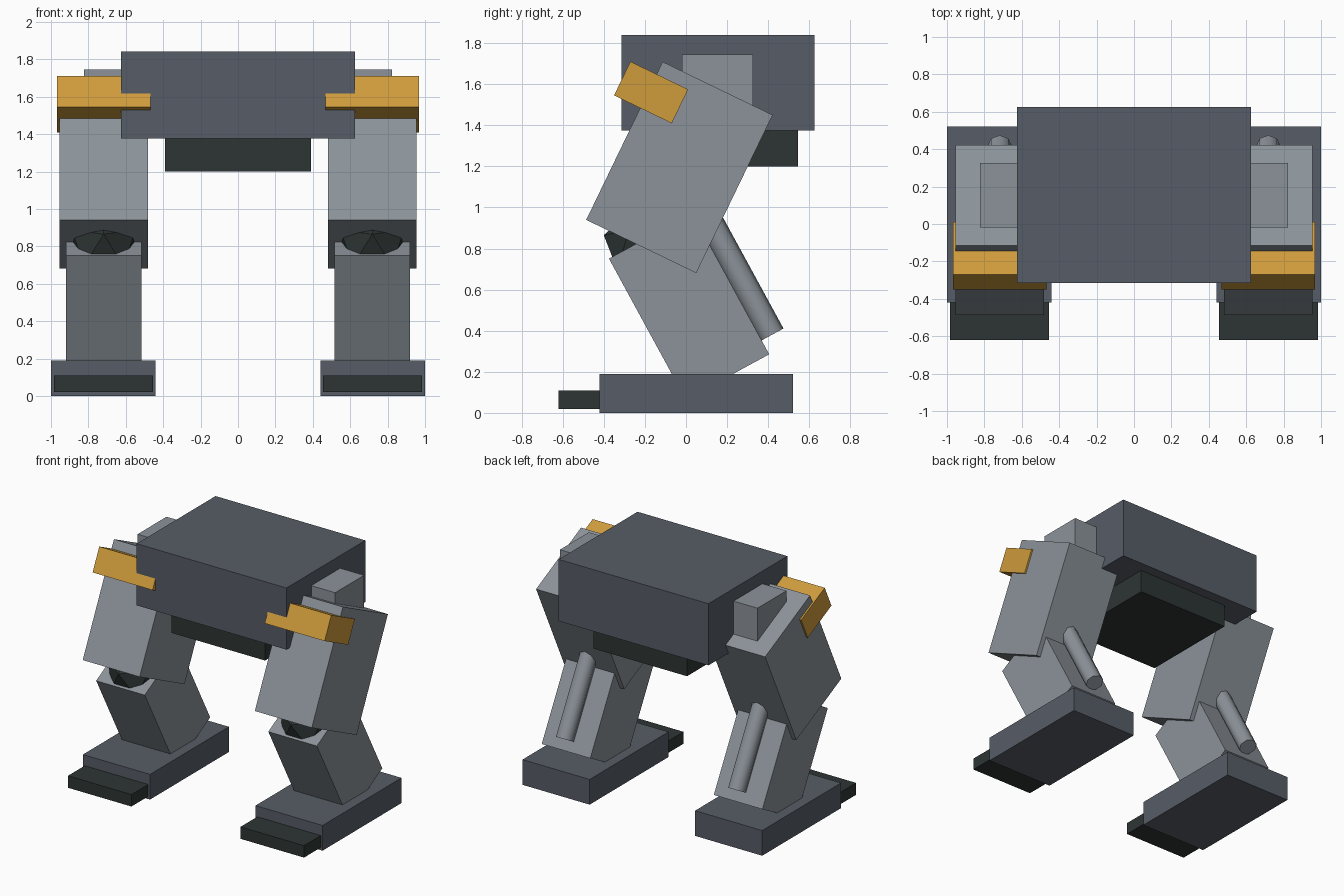
import bpy, bmesh, math
from mathutils import Matrix

if "Cube" in bpy.data.objects:
    bpy.data.objects.remove(bpy.data.objects["Cube"], do_unlink=True)


def material(name, rgb):
    mat = bpy.data.materials.new(name)
    mat.use_nodes = True
    color = (*rgb, 1.0)
    mat.diffuse_color = color
    mat.node_tree.nodes["Principled BSDF"].inputs["Base Color"].default_value = color
    return mat


slate = material("slate", (0.095, 0.11, 0.135))
grey = material("light_grey", (0.26, 0.29, 0.32))
dark = material("dark_green_grey", (0.026, 0.036, 0.034))
gold = material("gold", (0.62, 0.33, 0.045))


def add_object(name, bm, mat, center, tilt=0.0):
    """Place a mesh at center, tilted in degrees about the x axis."""
    mesh = bpy.data.meshes.new(name)
    bm.to_mesh(mesh)
    bm.free()
    mesh.materials.append(mat)
    obj = bpy.data.objects.new(name, mesh)
    obj.location = center
    obj.rotation_euler.x = math.radians(tilt)
    bpy.context.collection.objects.link(obj)
    return obj


def box(name, mat, center, size, tilt=0.0):
    bm = bmesh.new()
    bmesh.ops.create_cube(bm, size=1, matrix=Matrix.Diagonal((*size, 1)))
    return add_object(name, bm, mat, center, tilt)


def knee_ball(name, center):
    bm = bmesh.new()
    bmesh.ops.create_icosphere(bm, subdivisions=1, radius=0.2,
                               matrix=Matrix.Rotation(math.pi / 2, 4, "Z"))
    return add_object(name, bm, dark, center, 74)


def piston(name, center, radius, length, tilt):
    bm = bmesh.new()
    bmesh.ops.create_cone(bm, cap_ends=True, segments=8, radius1=radius,
                          radius2=radius, depth=length)
    # Smooth round the barrel, crisp at the flat ends
    for face in bm.faces:
        face.smooth = len(face.verts) == 4
    for edge in bm.edges:
        edge.smooth = all(f.smooth for f in edge.link_faces)
    return add_object(name, bm, grey, center, tilt)


# Body and underslung block
box("body", slate, (0, 0.155, 1.608), (1.25, 0.94, 0.465))
box("belly", dark, (0, 0.155, 1.30), (0.78, 0.78, 0.20))

# Two identical legs
for side, s in (("left", 1), ("right", -1)):
    x = 0.718 * s
    box(side + "_hip", grey, (0.652 * s, 0.153, 1.573), (0.345, 0.345, 0.345))
    box(side + "_thigh", grey, (x, -0.032, 1.195), (0.475, 0.595, 0.855), -25.8)
    box(side + "_thigh_band", gold, (x, -0.17, 1.56), (0.50, 0.312, 0.183), -25.8)
    knee_ball(side + "_knee", (x, -0.208, 0.81))
    box(side + "_shin", grey, (x, 0.015, 0.518), (0.405, 0.462, 0.782), 28.6)
    piston(side + "_piston", (x, 0.25, 0.687), 0.065, 0.70, 28.6)
    box(side + "_foot", slate, (0.72 * s, 0.05, 0.095), (0.56, 0.94, 0.19))
    box(side + "_toe", dark, (0.72 * s, -0.47, 0.065), (0.53, 0.30, 0.09))
